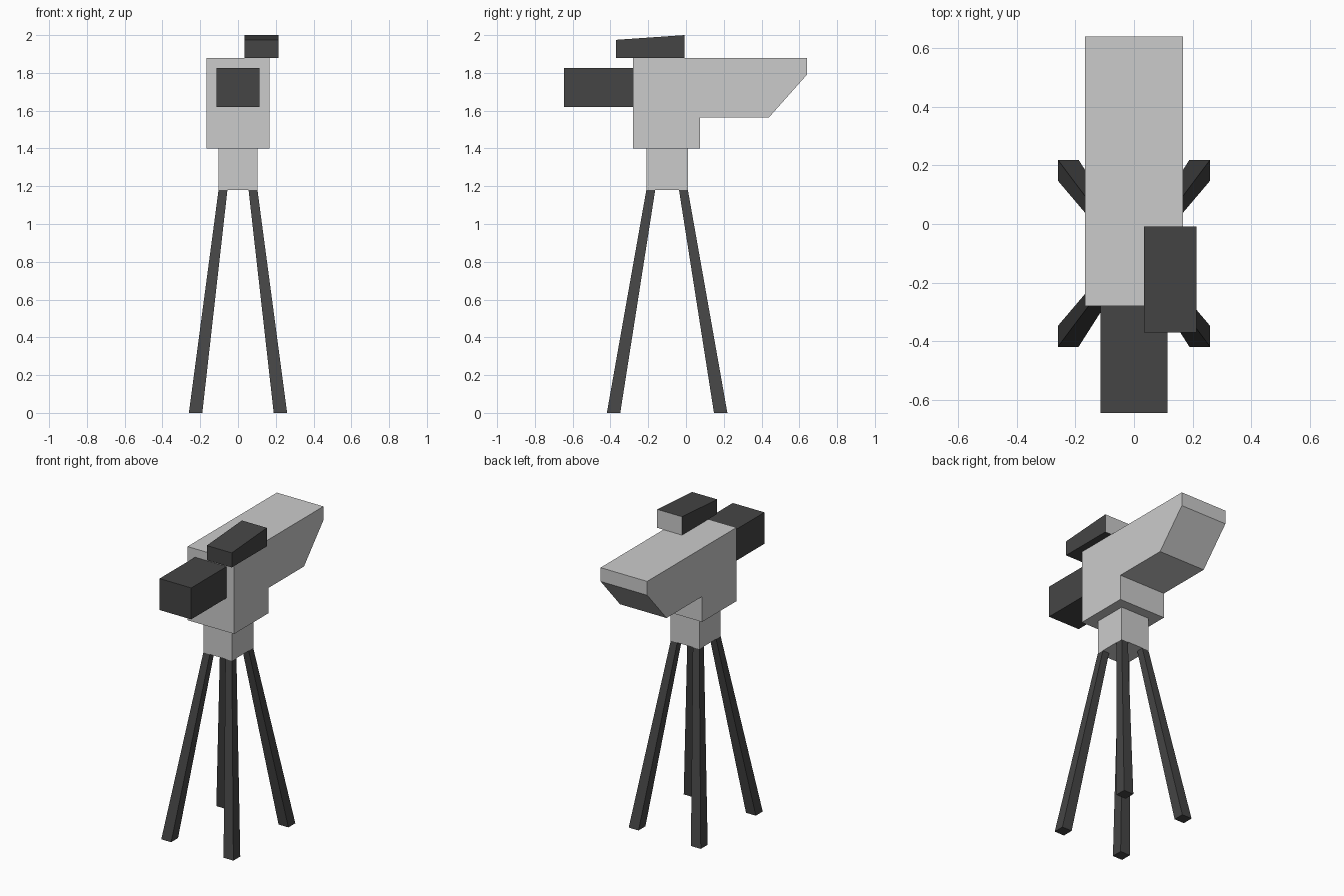
import bpy

if "Cube" in bpy.data.objects:
    bpy.data.objects.remove(bpy.data.objects["Cube"])

dark = bpy.data.materials.new("dark_plastic")
dark.diffuse_color = (0.06, 0.06, 0.06, 1)
dark.use_nodes = True
dark.node_tree.nodes["Principled BSDF"].inputs["Base Color"].default_value = dark.diffuse_color
light = bpy.data.materials.new("light_grey")
light.diffuse_color = (0.8, 0.8, 0.8, 1)
light.use_nodes = True
light.node_tree.nodes["Principled BSDF"].inputs["Base Color"].default_value = light.diffuse_color


def make(name, verts, faces, *mats):
    mesh = bpy.data.meshes.new(name)
    mesh.from_pydata(verts, [], faces)
    for m in mats:
        mesh.materials.append(m)
    obj = bpy.data.objects.new(name, mesh)
    bpy.context.collection.objects.link(obj)
    return obj


def bridge(name, ring_a, ring_b, *mats):
    """Solid between two matching rings; ring_a is anticlockwise seen from ring_b."""
    n = len(ring_a)
    faces = [tuple(reversed(range(n))), tuple(range(n, 2 * n))]
    faces += [(i, (i + 1) % n, n + (i + 1) % n, n + i) for i in range(n)]
    return make(name, ring_a + ring_b, faces, *mats)


def extrude_x(name, profile, x0, x1, *mats):
    """Side profile (y, z), anticlockwise seen from +x, extruded along x."""
    return bridge(name, [(x0, y, z) for y, z in profile],
                  [(x1, y, z) for y, z in profile], *mats)


def rect(x0, x1, y0, y1, z):
    return [(x0, y0, z), (x1, y0, z), (x1, y1, z), (x0, y1, z)]


# Camera body with stepped underside and sloped back
extrude_x("camera_body", [(-0.28, 1.40), (0.075, 1.40), (0.075, 1.565), (0.44, 1.565),
                          (0.64, 1.79), (0.64, 1.88), (-0.28, 1.88)], -0.168, 0.168)

# Lens hood
extrude_x("lens", [(-0.645, 1.62), (-0.28, 1.62), (-0.28, 1.825), (-0.645, 1.825)],
          -0.114, 0.114, dark)

# Viewfinder with sloped top and light rear screen
finder = extrude_x("viewfinder", [(-0.37, 1.88), (-0.008, 1.88), (-0.008, 2.0), (-0.37, 1.975)],
                   0.034, 0.214, dark, light)
for p in finder.data.polygons:
    if p.normal.y > 0.9:
        p.material_index = 1

# Tripod head
CY = -0.1
bridge("tripod_head", rect(-0.103, 0.103, CY - 0.11, CY + 0.11, 1.18),
       rect(-0.103, 0.103, CY - 0.11, CY + 0.11, 1.40))

# Four splayed, tapering legs
for sx, side in ((-1, "left"), (1, "right")):
    for sy, end in ((-1, "front"), (1, "back")):
        def square(x_out, y_out, size, z):
            xs = sorted((sx * x_out, sx * (x_out - size)))
            ys = sorted((CY + sy * y_out, CY + sy * (y_out - size)))
            return rect(*xs, *ys, z)
        bridge(f"{end}_{side}_leg", square(0.26, 0.319, 0.071, 0),
               square(0.103, 0.11, 0.047, 1.18), dark)
